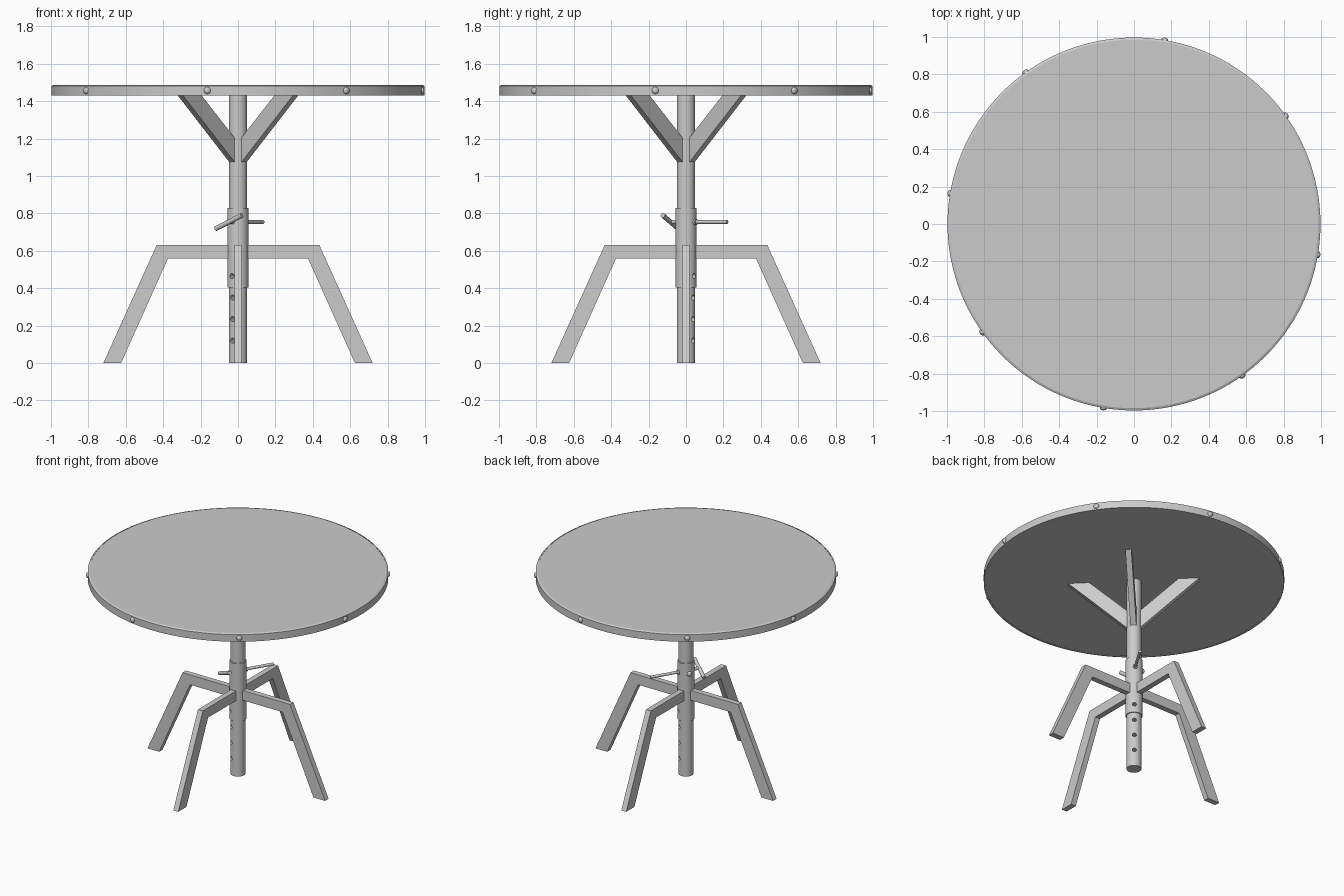
import bpy
import bmesh
import math
from mathutils import Matrix, Vector

cube = bpy.data.objects.get("Cube")
if cube:
    bpy.data.objects.remove(cube, do_unlink=True)

GREY = (0.6, 0.6, 0.6, 1.0)
metal = bpy.data.materials.new("plain_grey")
metal.use_nodes = True
metal.diffuse_color = GREY
metal.node_tree.nodes["Principled BSDF"].inputs["Base Color"].default_value = GREY


def finish(name, bm, smooth=True):
    """Turn a bmesh into a named, shaded object."""
    bmesh.ops.recalc_face_normals(bm, faces=bm.faces)
    mesh = bpy.data.meshes.new(name)
    bm.to_mesh(mesh)
    bm.free()
    mesh.materials.append(metal)
    obj = bpy.data.objects.new(name, mesh)
    bpy.context.collection.objects.link(obj)
    if smooth:
        shade(obj)
    return obj


def shade(obj):
    bpy.ops.object.select_all(action="DESELECT")
    obj.select_set(True)
    bpy.context.view_layer.objects.active = obj
    bpy.ops.object.shade_smooth_by_angle(angle=math.radians(35))


def add_rod(bm, start, end, radius, sides=24):
    start, end = Vector(start), Vector(end)
    axis = end - start
    turn = axis.to_track_quat("Z", "Y").to_matrix().to_4x4()
    bmesh.ops.create_cone(bm, cap_ends=True, segments=sides, radius1=radius,
                          radius2=radius, depth=axis.length,
                          matrix=Matrix.Translation((start + end) / 2) @ turn)


def rod(name, start, end, radius, sides=24):
    bm = bmesh.new()
    add_rod(bm, start, end, radius, sides)
    return finish(name, bm)


def flat_bar(name, outline, width, angle):
    """Extrude a (radius, height) outline and swing it round the column."""
    bm = bmesh.new()
    face = bm.faces.new([bm.verts.new((r, -width / 2, z)) for r, z in outline])
    grown = bmesh.ops.extrude_face_region(bm, geom=[face])
    moved = [v for v in grown["geom"] if isinstance(v, bmesh.types.BMVert)]
    bmesh.ops.translate(bm, verts=moved, vec=(0, width, 0))
    bm.transform(Matrix.Rotation(angle, 4, "Z"))
    return finish(name, bm, smooth=False)


def lathe(name, profile, steps=128):
    """Revolve a closed (radius, height) profile into a ring."""
    bm = bmesh.new()
    verts = [bm.verts.new((r, 0, z)) for r, z in profile]
    edges = [bm.edges.new((verts[i - 1], v)) for i, v in enumerate(verts)]
    bmesh.ops.spin(bm, geom=verts + edges, cent=(0, 0, 0), axis=(0, 0, 1),
                   angle=math.tau, steps=steps, use_merge=True)
    bmesh.ops.remove_doubles(bm, verts=bm.verts, dist=0.0001)
    return finish(name, bm)


def polar(radius, angle, z):
    return Vector((radius * math.cos(angle), radius * math.sin(angle), z))


def dome(name, radius, angle, z, size, depth):
    bm = bmesh.new()
    bmesh.ops.create_uvsphere(bm, u_segments=20, v_segments=12, radius=size)
    bm.transform(Matrix.Translation(polar(radius, angle, z))
                 @ Matrix.Rotation(angle, 4, "Z")
                 @ Matrix.Diagonal((depth, 1, 1, 1)))
    return finish(name, bm)


# Round top with its thin metal band
rod("table_top", (0, 0, 1.432), (0, 0, 1.486), 0.988, 128)
lathe("rim_band", [(0.985, 1.43), (0.997, 1.43), (0.997, 1.482), (0.985, 1.488)])
for i in range(8):
    dome(f"rim_rivet_{i + 1}", 0.996, math.radians(-9.5 + 45 * i), 1.457, 0.019, 0.75)

# Column and sliding collar, drilled through with height holes
column = rod("column", (0, 0, 0), (0, 0, 1.435), 0.049, 48)
collar = rod("collar", (0, 0, 0.405), (0, 0, 0.83), 0.056, 48)
bm = bmesh.new()
hole_angle = math.radians(53)
for i in range(4):
    z = 0.12 + 0.115 * i
    add_rod(bm, polar(-0.1, hole_angle, z), polar(0.1, hole_angle, z), 0.014, 20)
cutter = finish("hole_cutter", bm)
cutter.hide_render = True
for tube in (column, collar):
    mod = tube.modifiers.new("holes", "BOOLEAN")
    mod.object = cutter
    mod.operation = "DIFFERENCE"
    mod.solver = "EXACT"
    bpy.context.view_layer.objects.active = tube
    bpy.ops.object.modifier_apply(modifier=mod.name)
    shade(tube)
bpy.data.objects.remove(cutter, do_unlink=True)

# Four bent legs on the axes, four braces on the diagonals
LEG = [(0.03, 0.63), (0.435, 0.63), (0.72, 0), (0.625, 0), (0.375, 0.558), (0.03, 0.558)]
BRACE = [(0.03, 1.06), (0.437, 1.432), (0.296, 1.432), (0.03, 1.19)]
for i in range(4):
    quarter = i * math.pi / 2
    flat_bar(f"leg_{i + 1}", LEG, 0.04, quarter)
    flat_bar(f"brace_{i + 1}", BRACE, 0.04, quarter + math.pi / 4)

# Clamp screw: pin on one side, tilted cross handle on the other
pin_angle = math.radians(59)
pin_z = 0.754
rod("clamp_pin", polar(0.03, pin_angle, pin_z), polar(0.258, pin_angle, pin_z), 0.01)
rod("pin_washer", polar(0.045, pin_angle, pin_z), polar(0.064, pin_angle, pin_z), 0.017)
handle = polar(-0.096, pin_angle, pin_z)
rod("handle_stem", polar(-0.03, pin_angle, pin_z), handle, 0.011)
half_bar = Vector((0.07, -0.042, 0.036))
rod("handle_bar", handle - half_bar, handle + half_bar, 0.013)
dome("collar_knob", 0.056, pin_angle + math.pi / 2, pin_z, 0.018, 0.8)
